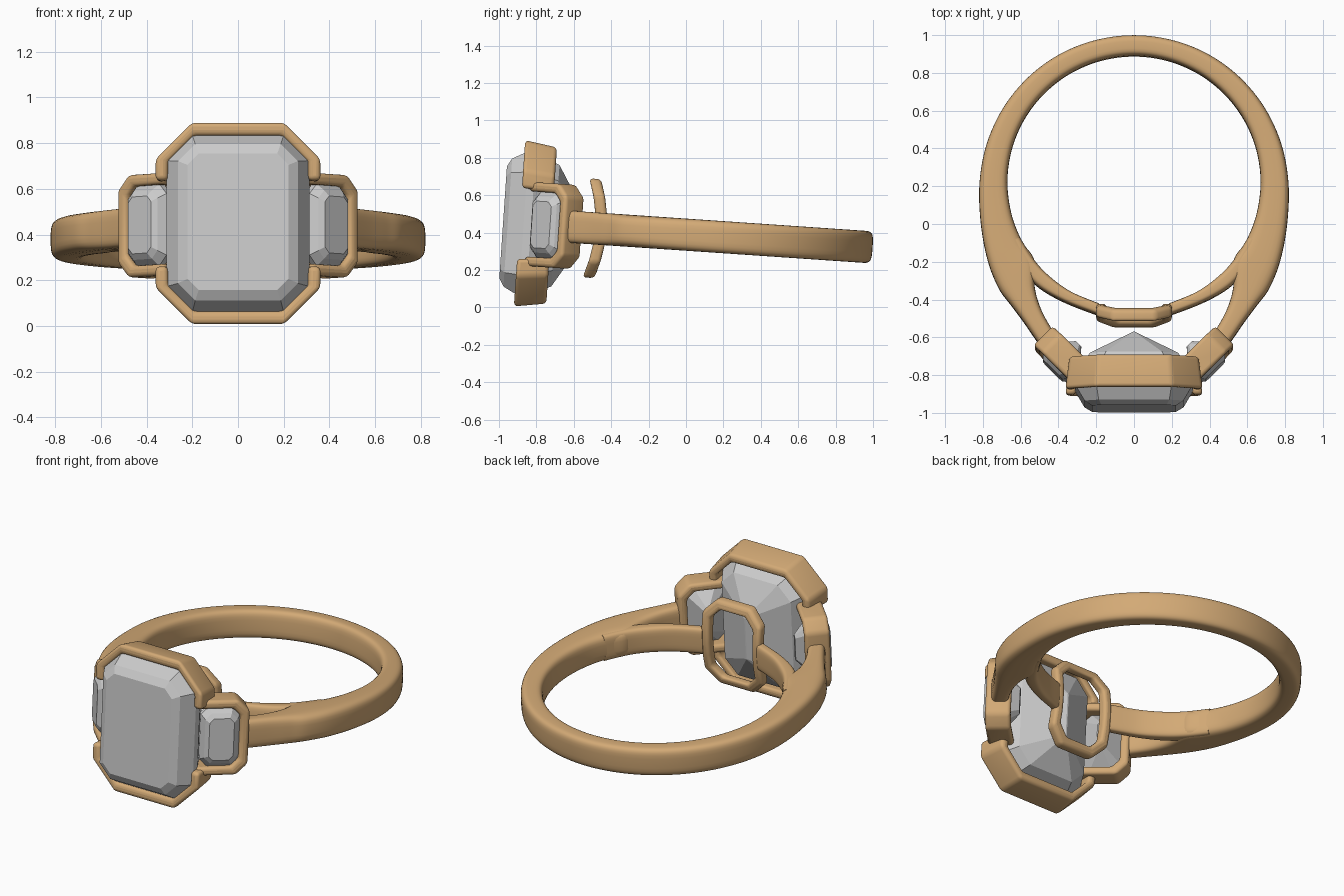
import bpy, bmesh, math
from mathutils import Matrix, Vector

if "Cube" in bpy.data.objects:
    bpy.data.objects.remove(bpy.data.objects["Cube"])

# The whole ring leans slightly about x
TILT = Matrix.Translation((0, 0, 0.389)) @ Matrix.Rotation(-0.068, 4, 'X')
FLIP = Matrix.Scale(-1, 4, (1, 0, 0))
I = Matrix.Identity(4)
gold = bpy.data.materials.new("gold")
gold.diffuse_color = (0.65, 0.40, 0.18, 1)
gold.use_nodes = True
gold.node_tree.nodes["Principled BSDF"].inputs["Base Color"].default_value = gold.diffuse_color


def make(name, rings, place=I, closed=False, metal=True, bevel=0):
    """Skin a list of equal point rings; ends are capped unless closed."""
    bm = bmesh.new()
    rows = [[bm.verts.new(TILT @ place @ Vector(p)) for p in r] for r in rings]
    n = len(rows[0])
    pairs = list(zip(rows, rows[1:]))
    if closed:
        pairs.append((rows[-1], rows[0]))
    else:
        bm.faces.new(rows[0])
        bm.faces.new(rows[-1])
    for r, s in pairs:
        for i in range(n):
            j = (i + 1) % n
            bm.faces.new((r[i], r[j], s[j], s[i]))
    bmesh.ops.recalc_face_normals(bm, faces=bm.faces)
    me = bpy.data.meshes.new(name)
    bm.to_mesh(me)
    bm.free()
    ob = bpy.data.objects.new(name, me)
    bpy.context.collection.objects.link(ob)
    if bevel:
        m = ob.modifiers.new("round", 'BEVEL')
        m.width, m.segments = bevel, 4
        m.limit_method, m.angle_limit = 'ANGLE', math.radians(25)
    if metal:
        me.materials.append(gold)
        bpy.ops.object.select_all(action='DESELECT')
        ob.select_set(True)
        bpy.context.view_layer.objects.active = ob
        bpy.ops.object.shade_smooth_by_angle(angle=math.radians(50))
    return ob


def octagon(w, h, c):
    return [(w, h - c), (w - c, h), (c - w, h), (-w, h - c),
            (-w, c - h), (c - w, -h), (w - c, -h), (w, c - h)]


def gem(name, levels, place=I):
    """Step-cut stone from (forward, half width, half height, corner cut)."""
    make(name, [[(a, -n, b) for a, b in octagon(w, h, c)]
                for n, w, h, c in levels], place, metal=False)


def frame(name, outer, inner, back, front, taper=0, bow=0, place=I,
          closed=False, bevel=0.02):
    """Rectangular rail between two outlines, narrowing toward the back."""
    rings = []
    for (a, b), (c, d) in zip(outer, inner):
        k = 1 - taper
        y = lambda n, z: -n - bow * z * z
        rings.append([(a, y(front, b), b), (c, y(front, d), d),
                      (c * k, y(back, d), d * k), (a * k, y(back, b), b * k)])
    make(name, rings, place, closed, bevel=bevel)


def spline(keys, steps=6):
    """Catmull-Rom through tuples."""
    out = []
    for i in range(len(keys) - 1):
        p = [keys[max(0, min(len(keys) - 1, i + k))] for k in (-1, 0, 1, 2)]
        for s in range(steps):
            t = s / steps
            out.append(tuple(0.5 * (2 * b + (c - a) * t + (2*a - 5*b + 4*c - d) * t*t
                                    + (3*b - a - 3*c + d) * t**3)
                             for a, b, c, d in zip(*p)))
    return out + [keys[-1]]


def band(name, keys, half, place=I, power=0.5):
    """Sweep a rounded rectangle spanning inner and outer edge points."""
    rings = []
    for xi, yi, xo, yo in spline(keys):
        ring = []
        for k in range(28):
            t = 2 * math.pi * (k + 0.5) / 28
            c, s = math.cos(t), math.sin(t)
            u = 0.5 + 0.5 * math.copysign(abs(c) ** power, c)
            ring.append((xi + (xo - xi) * u, yi + (yo - yi) * u,
                         half * math.copysign(abs(s) ** power, s)))
        rings.append(ring)
    make(name, rings, place)


def radial(deg, ri, ro):
    s, c = math.sin(math.radians(deg)), math.cos(math.radians(deg))
    return (ri * s, 0.22 + ri * c, ro * s, 0.22 + ro * c)


# Shank: arc from the back, then shoulders leaving the finger circle
profile = [(0, .78), (15, .781), (30, .785), (45, .79), (60, .797), (75, .806),
           (90, .818), (105, .84), (118, .878), (128, .91)]
half = [radial(d, .67, r) for d, r in profile]
half += [(.525, -.34, .652, -.43), (.485, -.47, .578, -.53), (.41, -.60, .49, -.66)]
mirrored = [(-a, b, -c, d) for a, b, c, d in half[:0:-1]]
band("shank", mirrored + half, 0.086)

# Inner gallery strips that finish the finger circle on each side
strip = [radial(116, .671, .74), radial(128, .67, .75), radial(138, .67, .752),
         radial(150, .67, .735), radial(164, .67, .73)]
for side, flip in (("right", I), ("left", FLIP)):
    band(side + "_gallery_strip", strip, 0.08, flip)

# Gallery rim: small bowed octagonal window behind the centre stone
def dense(pts):
    """Add points along the long upright sides so the rim can bow."""
    (w, z) = pts[0]
    up = [(w, z * k) for k in (-.5, 0, .5)]
    return pts + up if w > 0 else pts
rim_out, rim_in = octagon(.2, .265, .085), octagon(.145, .212, .06)
def add_left(pts):
    w, z = pts[3]
    return pts[:4] + [(w, z * k) for k in (.5, 0, -.5)] + pts[4:]
frame("gallery_rim", dense(add_left(rim_out)), dense(add_left(rim_in)),
      .425, .487, bow=0.7, closed=True)

# Centre stone
gem("centre_stone", [(.98, .222, .30, .05), (.955, .262, .343, .075),
                     (.87, .312, .388, .112), (.83, .312, .388, .112),
                     (.70, .235, .325, .085), (.58, .004, .13, .003)])

# Centre bezel: two C-shaped halves, open where the side stones sit
def cee(w, h, c, end):
    return [(w, end)] + octagon(w, h, c)[:4] + [(-w, end)]
for name, s in (("upper_bezel", 1), ("lower_bezel", -1)):
    flip = Matrix.Scale(s, 4, (0, 0, 1))
    frame(name, cee(.363, .445, .16, .19), cee(.308, .388, .115, .19),
          .72, .892, taper=0.06, place=flip)

# Side stones and their open bezels, angled 45 degrees
def side_cee(w, h, c):
    return [(-.13, h), (w - c, h), (w, h - c), (w, c - h), (w - c, -h), (-.13, -h)]
seat = Matrix.Translation((.371, -.718, 0)) @ Matrix.Rotation(math.radians(45), 4, 'Z')
for side, flip in (("right", I), ("left", FLIP)):
    gem(side + "_side_stone", [(.085, .07, .125, .025), (.066, .092, .15, .035),
                               (.03, .112, .18, .045), (0, .112, .18, .045),
                               (-.11, .02, .08, .015)], flip @ seat)
    frame(side + "_side_bezel", side_cee(.16, .225, .065), side_cee(.108, .175, .045),
          -.075, .068, place=flip @ seat)
